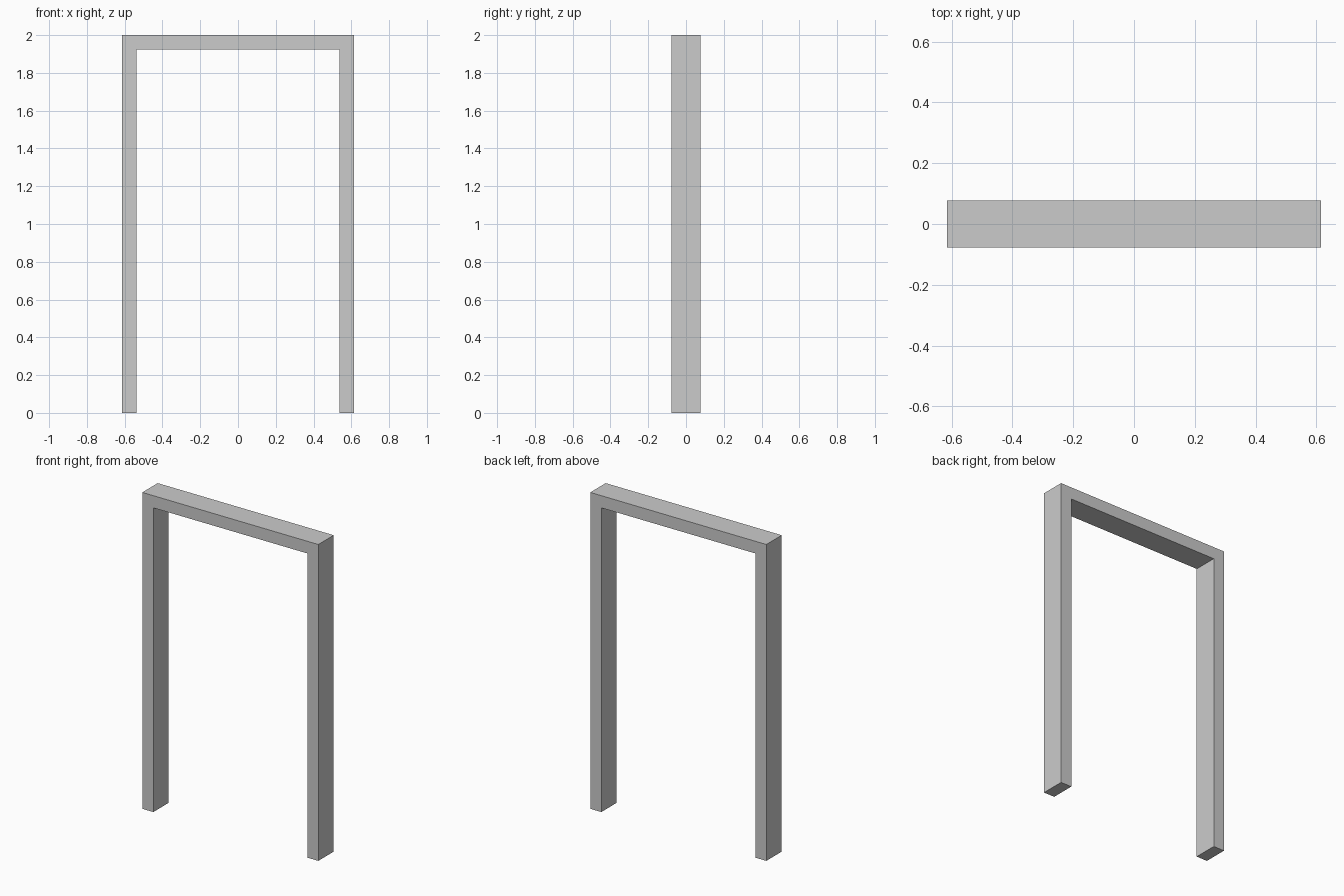
import bpy, bmesh

if "Cube" in bpy.data.objects:
    bpy.data.objects.remove(bpy.data.objects["Cube"])

HEIGHT = 2.0
UNIT = HEIGHT / 26        # board thickness
HALF_W = 8 * UNIT         # outer half width
DEPTH = 2 * UNIT
inner = HALF_W - UNIT

# Door frame: one U-shaped profile (two jambs and the head), extruded front to back
half = [(HALF_W, HEIGHT), (HALF_W, 0), (inner, 0), (inner, HEIGHT - UNIT)]
outline = half + [(-x, z) for x, z in reversed(half)]

bm = bmesh.new()
face = bm.faces.new([bm.verts.new((x, -DEPTH / 2, z)) for x, z in outline])
result = bmesh.ops.extrude_face_region(bm, geom=[face], use_keep_orig=True)
moved = [v for v in result["geom"] if isinstance(v, bmesh.types.BMVert)]
bmesh.ops.translate(bm, verts=moved, vec=(0, DEPTH, 0))
bmesh.ops.recalc_face_normals(bm, faces=bm.faces)

mesh = bpy.data.meshes.new("door_frame")
bm.to_mesh(mesh)
bm.free()
bpy.context.collection.objects.link(bpy.data.objects.new("door_frame", mesh))
